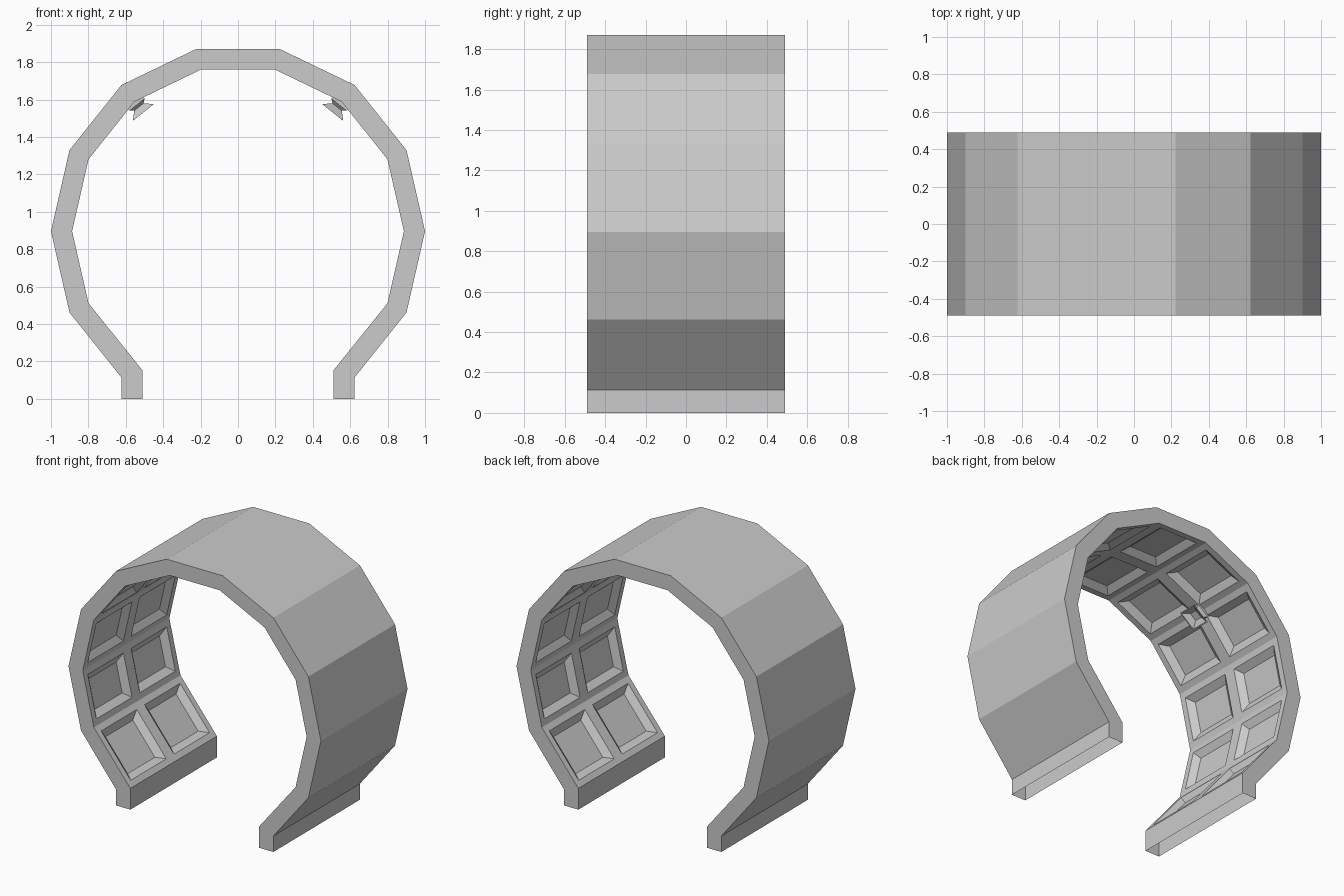
import bpy, bmesh, math
from mathutils import Vector

if "Cube" in bpy.data.objects:
    bpy.data.objects.remove(bpy.data.objects["Cube"])

HALF = 0.49      # half depth of the arch along y
CZ = 0.896       # height of the ring centre
STEP = 2 * math.pi / 14


def finish(bm, name):
    mesh = bpy.data.meshes.new(name)
    bm.to_mesh(mesh)
    bm.free()
    obj = bpy.data.objects.new(name, mesh)
    bpy.context.collection.objects.link(obj)
    return obj


def ring_profile(radius, leg_x, leg_z):
    # Fourteen-sided ring, open at the bottom, ending in two short vertical legs
    arc = [(radius * math.cos(k * STEP), CZ + radius * math.sin(k * STEP))
           for k in range(-1, 9)]
    return [(leg_x, 0), (leg_x, leg_z)] + arc + [(-leg_x, leg_z), (-leg_x, 0)]


# Arch shell, hollow and open under the legs
outer = ring_profile(1.0, 0.623, 0.114)
inner = ring_profile(0.887, 0.51, 0.152)
ys = (-HALF, 0, HALF)
bm = bmesh.new()
vo = [[bm.verts.new((x, y, z)) for y in ys] for x, z in outer]
vi = [[bm.verts.new((x, y, z)) for y in ys] for x, z in inner]
n = len(outer)
panels = []
for i in range(n - 1):
    for j in range(2):
        bm.faces.new((vo[i][j], vo[i][j + 1], vo[i + 1][j + 1], vo[i + 1][j]))
        f = bm.faces.new((vi[i][j], vi[i + 1][j], vi[i + 1][j + 1], vi[i][j + 1]))
        if 0 < i < n - 2:
            panels.append(f)
    bm.faces.new((vo[i][0], vo[i + 1][0], vi[i + 1][0], vi[i][0]))
    bm.faces.new((vo[i][2], vi[i][2], vi[i + 1][2], vo[i + 1][2]))

# Outward normals: the inner facets must face the ring centre
bm.normal_update()
if panels[0].normal.dot(Vector((0, 0, CZ)) - panels[0].calc_center_median()) < 0:
    bmesh.ops.reverse_faces(bm, faces=bm.faces)
bm.normal_update()

# Shallow sunken coffers on the inside, two per facet
bmesh.ops.inset_individual(bm, faces=panels, thickness=0.062)
bmesh.ops.inset_individual(bm, faces=panels, thickness=0.066, depth=-0.036)
finish(bm, "coffered_arch")


# Small square flared lamps at the upper inside corners
def lamp(name, angle):
    out = Vector((math.cos(angle), 0, math.sin(angle)))
    side = Vector((-math.sin(angle), 0, math.cos(angle)))
    up = Vector((0, 1, 0))
    centre = Vector((0, 0, CZ))
    # (distance from ring centre, half width): base, neck, flare, inner bowl
    rings = [(0.887, 0.052), (0.866, 0.052), (0.85, 0.032), (0.812, 0.072),
             (0.812, 0.064), (0.84, 0.028)]
    bm = bmesh.new()
    loops = [[bm.verts.new(centre + out * r + side * (a * w) + up * (b * w))
              for a, b in ((-1, -1), (1, -1), (1, 1), (-1, 1))] for r, w in rings]
    for p, q in zip(loops, loops[1:]):
        for k in range(4):
            m = (k + 1) % 4
            bm.faces.new((p[k], p[m], q[m], q[k]))
    bm.faces.new(loops[0])
    bm.faces.new(loops[-1])
    bmesh.ops.recalc_face_normals(bm, faces=bm.faces)
    finish(bm, name)


lamp("lamp_right", 2 * STEP)
lamp("lamp_left", 5 * STEP)
